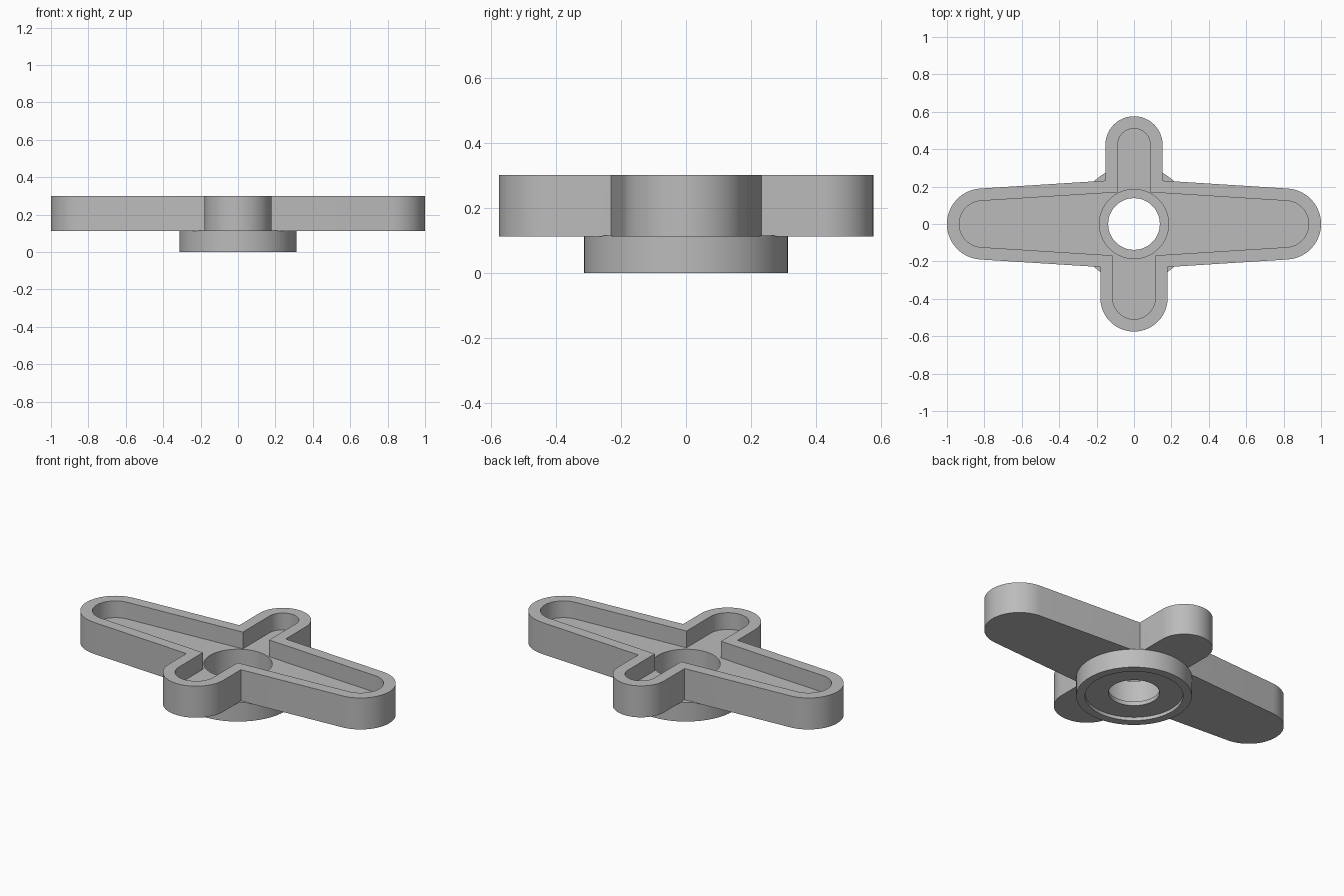
import bpy
import bmesh
from math import cos, sin, radians

cube = bpy.data.objects.get("Cube")
if cube:
    bpy.data.objects.remove(cube, do_unlink=True)

grey = bpy.data.materials.new("light_grey")
grey.use_nodes = True
grey.diffuse_color = (0.5, 0.5, 0.5, 1)
grey.node_tree.nodes["Principled BSDF"].inputs["Base Color"].default_value = (0.5, 0.5, 0.5, 1)


def arc(cx, cy, r, start, end, steps=28):
    angles = [radians(start + (end - start) * i / steps) for i in range(steps + 1)]
    return [(cx + r * cos(a), cy + r * sin(a)) for a in angles]


def cross_outline(inset):
    """Tapered long arms with a narrow back arm and a wider front arm."""
    taper = 3.6
    long_r, back_w, front_w = 0.19 - inset, 0.153 - inset, 0.18 - inset
    turn = 90 - taper

    def edge_y(x):
        return long_r / cos(radians(taper)) + (0.81 - x) * sin(radians(taper)) / cos(radians(taper))

    points = arc(0.81, 0, long_r, -turn, turn)
    points.append((back_w, edge_y(back_w)))
    points += arc(0, 0.423, back_w, 0, 180)
    points.append((-back_w, edge_y(back_w)))
    points += arc(-0.81, 0, long_r, 180 - turn, 180 + turn)
    points.append((-front_w, -edge_y(front_w)))
    points += arc(0, -0.395, front_w, 180, 360)
    points.append((front_w, -edge_y(front_w)))
    return points


def prism(name, points, bottom, top):
    bm = bmesh.new()
    base = bm.faces.new([bm.verts.new((x, y, bottom)) for x, y in points])
    side = bmesh.ops.extrude_face_region(bm, geom=[base])
    for v in side["geom"]:
        if isinstance(v, bmesh.types.BMVert):
            v.co.z = top
    bmesh.ops.recalc_face_normals(bm, faces=bm.faces)
    mesh = bpy.data.meshes.new(name)
    bm.to_mesh(mesh)
    bm.free()
    mesh.materials.append(grey)
    obj = bpy.data.objects.new(name, mesh)
    bpy.context.collection.objects.link(obj)
    return obj


def disc(name, radius, bottom, top):
    return prism(name, arc(0, 0, radius, 0, 360, 96)[:-1], bottom, top)


def combine(target, tool, operation):
    bpy.context.view_layer.objects.active = target
    mod = target.modifiers.new(tool.name, "BOOLEAN")
    mod.operation = operation
    mod.solver = "EXACT"
    mod.object = tool
    bpy.ops.object.modifier_apply(modifier=mod.name)
    bpy.data.objects.remove(tool, do_unlink=True)


# Cross-shaped tray with the hub fused underneath
body = prism("cross_arm_tray", cross_outline(0), 0.112, 0.3)
combine(body, disc("hub", 0.313, 0, 0.114), "UNION")

# Pocket in the arms, stepped bore, and shallow recess under the hub
combine(body, prism("pocket", cross_outline(0.066), 0.2, 0.4), "DIFFERENCE")
combine(body, disc("bore", 0.185, 0.045, 0.35), "DIFFERENCE")
combine(body, disc("through_hole", 0.138, -0.1, 0.25), "DIFFERENCE")
combine(body, disc("underside_recess", 0.265, -0.1, 0.02), "DIFFERENCE")

# Smooth round walls, sharp rims
bpy.ops.object.select_all(action="DESELECT")
body.select_set(True)
bpy.context.view_layer.objects.active = body
bpy.ops.object.shade_smooth_by_angle(angle=radians(30))
